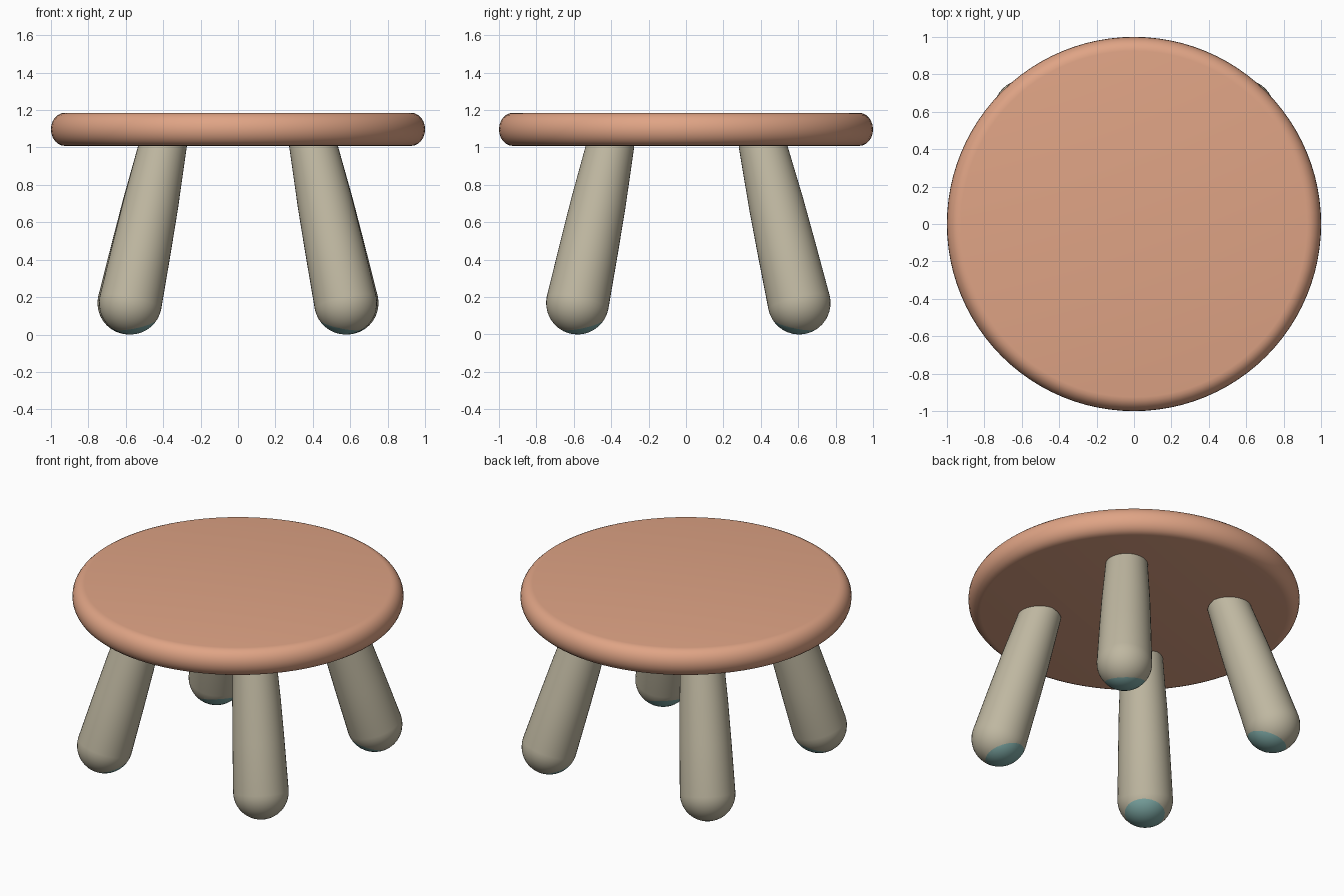
import bpy, bmesh, math
from mathutils import Vector

if "Cube" in bpy.data.objects:
    bpy.data.objects.remove(bpy.data.objects["Cube"])


def material(name, rgb):
    m = bpy.data.materials.new(name)
    m.diffuse_color = (*rgb, 1.0)
    m.use_nodes = True
    m.node_tree.nodes["Principled BSDF"].inputs["Base Color"].default_value = m.diffuse_color
    return m


SEAT = material("terracotta seat", (0.74, 0.37, 0.235))
LEG = material("pale khaki leg", (0.52, 0.475, 0.355))
PAD = material("teal foot", (0.21, 0.40, 0.38))


def lathe(bm, profile, n):
    """Revolve (radius, height) points around z; end points lie on the axis."""
    verts = [bm.verts.new((r, 0, z)) for r, z in profile]
    edges = [bm.edges.new(p) for p in zip(verts, verts[1:])]
    bmesh.ops.spin(bm, geom=verts + edges, cent=(0, 0, 0), axis=(0, 0, 1),
                   angle=math.tau, steps=n, use_duplicate=False)
    bmesh.ops.remove_doubles(bm, verts=bm.verts, dist=1e-5)
    bmesh.ops.recalc_face_normals(bm, faces=bm.faces)


def finish(bm, name, mats):
    me = bpy.data.meshes.new(name)
    bm.to_mesh(me)
    bm.free()
    for m in mats:
        me.materials.append(m)
    ob = bpy.data.objects.new(name, me)
    bpy.context.collection.objects.link(ob)
    bpy.ops.object.select_all(action='DESELECT')
    ob.select_set(True)
    bpy.context.view_layer.objects.active = ob
    bpy.ops.object.shade_smooth_by_angle(angle=math.radians(35))
    return ob


# Seat: flat disc with a rounded rim
Z0, Z1, RIM = 1.008, 1.185, 0.075
mid, half = (Z0 + Z1) / 2, (Z1 - Z0) / 2
rim = [(1 - RIM + RIM * math.cos(a), mid + half * math.sin(a))
       for a in (math.pi * (i / 12 - 0.5) for i in range(13))]
bm = bmesh.new()
lathe(bm, [(0, Z0)] + rim + [(0, Z1)], 96)
finish(bm, "seat", [SEAT])

# Legs: splayed tapered rods with round ends and a painted underside
R = 0.168


def leg(name, foot_xy, top_xy):
    foot = Vector((*foot_xy, R))
    axis = Vector((*top_xy, 1.03)) - foot
    length = axis.length
    dome = [(R * math.sin(a), -R * math.cos(a))
            for a in (math.pi / 2 * i / 10 for i in range(11))]
    rod = [(0.157, length * 0.35), (0.147, length * 0.62),
           (0.126, length), (0, length)]
    bm = bmesh.new()
    lathe(bm, dome + rod, 40)
    rot = Vector((0, 0, 1)).rotation_difference(axis).to_matrix()
    for v in bm.verts:
        v.co = rot @ v.co + foot
    # Cut the foot patch: a plane rising toward the middle of the stool
    out = Vector((foot.x, foot.y, 0)).normalized()
    normal = (Vector((0, 0, 1)) + out * 0.3).normalized()
    point = Vector((foot.x, foot.y, 0.047))
    bmesh.ops.bisect_plane(bm, geom=bm.verts[:] + bm.edges[:] + bm.faces[:],
                           plane_co=point, plane_no=normal)
    for f in bm.faces:
        if (f.calc_center_median() - point).dot(normal) < 0:
            f.material_index = 1
    finish(bm, name, [LEG, PAD])


for side, s in (("left", -1), ("right", 1)):
    leg("front_%s_leg" % side, (s * 0.575, -0.58), (s * 0.397, -0.40))
    leg("back_%s_leg" % side, (s * 0.583, 0.605), (s * 0.397, 0.405))
